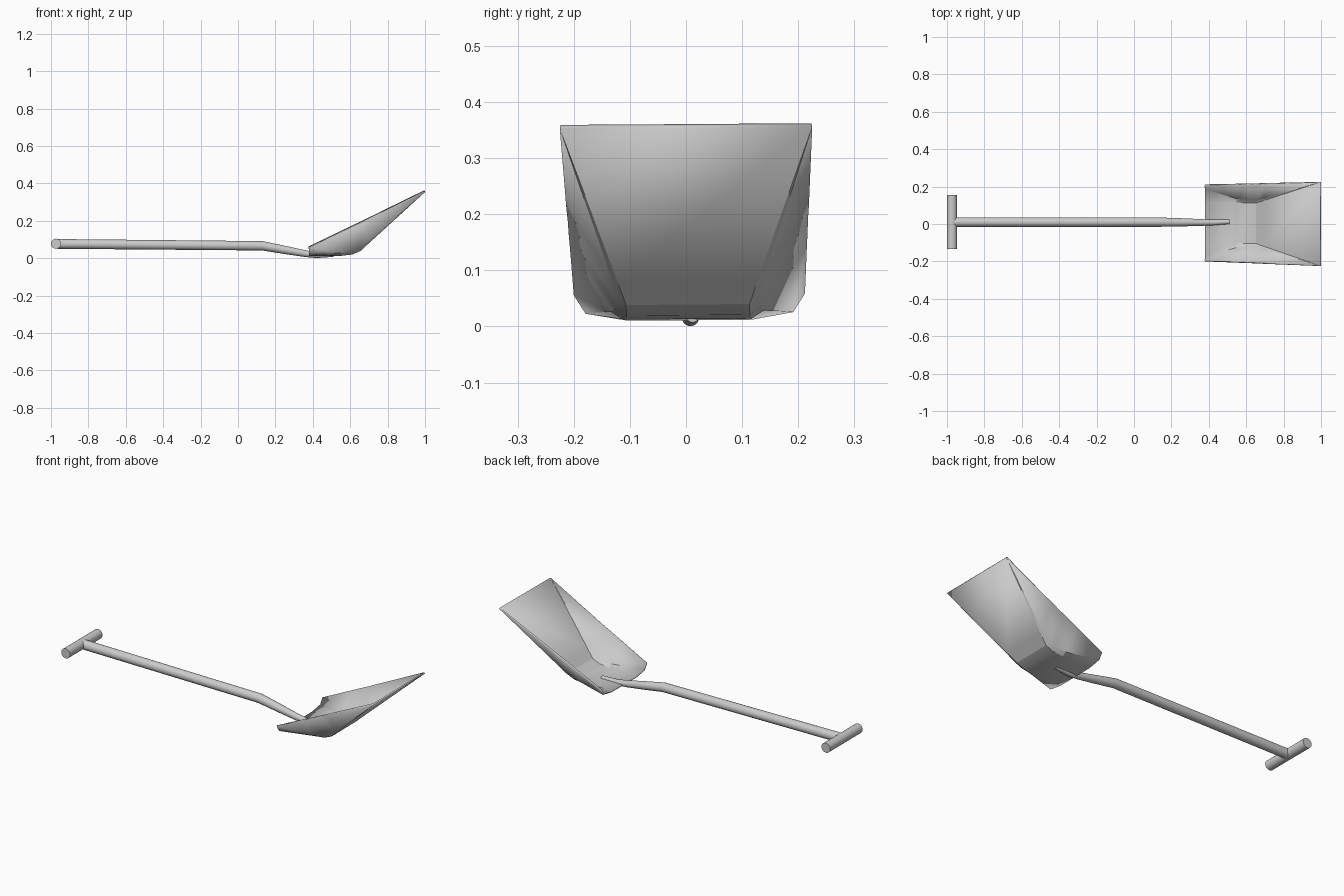
import bpy, math
from mathutils import Vector

if "Cube" in bpy.data.objects:
    bpy.data.objects.remove(bpy.data.objects["Cube"])

steel = bpy.data.materials.new("light_grey")
steel.diffuse_color = (0.6, 0.6, 0.6, 1)
steel.use_nodes = True
steel.node_tree.nodes["Principled BSDF"].inputs["Base Color"].default_value = steel.diffuse_color


def make(name, verts, faces, angle=30):
    me = bpy.data.meshes.new(name)
    me.from_pydata(verts, [], faces)
    me.materials.append(steel)
    ob = bpy.data.objects.new(name, me)
    bpy.context.collection.objects.link(ob)
    bpy.ops.object.select_all(action='DESELECT')
    ob.select_set(True)
    bpy.context.view_layer.objects.active = ob
    bpy.ops.object.shade_smooth_by_angle(angle=math.radians(angle))
    return ob


def tube(name, path, side, n=20):
    """Capped round tube; path = (centre, radius), side = a ring axis."""
    axis = (Vector(path[-1][0]) - Vector(path[0][0])).normalized()
    u = Vector(side)
    v = axis.cross(u).normalized()
    verts, faces = [], []
    for c, r in path:
        for k in range(n):
            a = 2 * math.pi * k / n
            verts.append(Vector(c) + r * (math.cos(a) * u + math.sin(a) * v))
    for s in range(len(path) - 1):
        for k in range(n):
            a, b = s * n + k, s * n + (k + 1) % n
            faces.append((a, b, b + n, a + n))
    faces.append(tuple(reversed(range(n))))
    faces.append(tuple(range((len(path) - 1) * n, len(path) * n)))
    return make(name, verts, faces)


# Cross grip and bent, tapering shaft
tube("grip", [((-0.973, -0.134, 0.077), 0.027),
              ((-0.973, 0.154, 0.077), 0.027)], (1, 0, 0))
tube("shaft", [((-0.965, 0.01, 0.076), 0.026), ((0.13, 0.01, 0.066), 0.025),
               ((0.25, 0.009, 0.044), 0.022), ((0.36, 0.008, 0.024), 0.018),
               ((0.42, 0.008, 0.016), 0.0155), ((0.51, 0.012, 0.019), 0.012)],
     (0, 1, 0))

# Scoop: x, rim (y, z), wall foot (y, z), floor edge (y, z)
sections = [
    (0.38, (0.206, 0.057), (0.185, 0.024), (0.110, 0.011)),
    (0.55, (0.211, 0.139), (0.135, 0.028), (0.112, 0.013)),
    (0.61, (0.213, 0.168), (0.130, 0.036), (0.110, 0.020)),
    (0.655, (0.214, 0.189), (0.130, 0.055), (0.110, 0.039)),
    (0.70, (0.216, 0.211), (0.137, 0.090), (0.125, 0.081)),
]
verts, faces = [], []
for x, rim, foot, floor in sections:
    shift = 0.006 * (1 - x) / 0.62
    half = [rim, foot, floor]
    for y, z in [(-y, z) for y, z in half] + half[::-1]:
        verts.append((x, y + shift, z + 0.008 * y))
for s in range(len(sections) - 1):
    for i in range(5):
        a = s * 6 + i
        faces.append((a, a + 1, a + 7, a + 6))
# Side walls and floor run out to the straight front lip
last, lo = (len(sections) - 1) * 6, len(verts)
verts += [(1.0, -0.225, 0.353), (1.0, 0.225, 0.356)]
faces += [(last, last + 1, lo), (last + 1, last + 2, lo),
          (last + 2, last + 3, lo + 1, lo),
          (last + 3, last + 4, lo + 1), (last + 4, last + 5, lo + 1)]
scoop = make("scoop", verts, faces, 20)
plate = scoop.modifiers.new("sheet_thickness", 'SOLIDIFY')
plate.thickness = 0.008
plate.offset = -1
